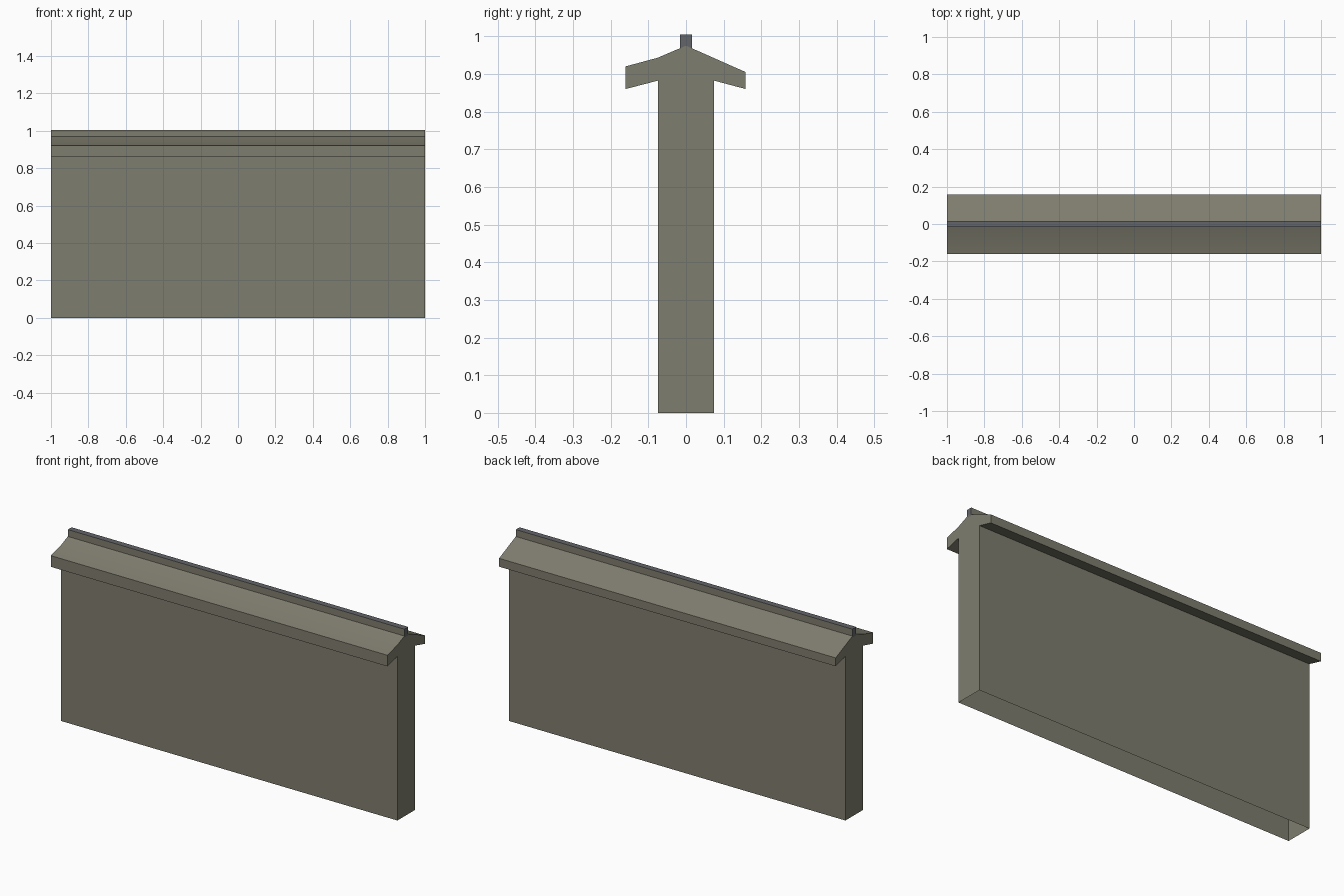
import bpy, bmesh

if "Cube" in bpy.data.objects:
    bpy.data.objects.remove(bpy.data.objects["Cube"])


def material(name, rgb):
    m = bpy.data.materials.new(name)
    m.diffuse_color = (*rgb, 1)
    m.use_nodes = True
    m.node_tree.nodes["Principled BSDF"].inputs["Base Color"].default_value = m.diffuse_color
    return m


stone = material("olive stone", (0.212, 0.205, 0.157))
slate = material("grey slate", (0.125, 0.128, 0.138))


def extrude_profile(name, profile, mats, half=1.0):
    """Extrude a (y, z) outline along x, leaving the hidden lowest face open."""
    bm = bmesh.new()
    face = bm.faces.new([bm.verts.new((-half, y, z)) for y, z in profile])
    ext = bmesh.ops.extrude_face_region(bm, geom=[face], use_keep_orig=True)
    moved = [v for v in ext["geom"] if isinstance(v, bmesh.types.BMVert)]
    bmesh.ops.translate(bm, verts=moved, vec=(2 * half, 0, 0))
    bmesh.ops.recalc_face_normals(bm, faces=bm.faces)
    low = min(z for _, z in profile)
    bottom = [f for f in bm.faces if all(abs(v.co.z - low) < 1e-5 for v in f.verts)]
    bmesh.ops.delete(bm, geom=bottom, context='FACES_ONLY')
    me = bpy.data.meshes.new(name)
    bm.to_mesh(me)
    bm.free()
    ob = bpy.data.objects.new(name, me)
    bpy.context.collection.objects.link(ob)
    for m in mats:
        me.materials.append(m)
    return ob


# wall with sloping coping on both sides, open underneath
wall = extrude_profile("wall_with_coping", [
    (-0.075, 0), (0.075, 0), (0.075, 0.882), (0.158, 0.86), (0.158, 0.905),
    (0, 0.975), (-0.075, 0.943), (-0.16, 0.92), (-0.16, 0.86), (-0.075, 0.882)],
    [stone])

# ridge strip: slate on top and ends, stone on the long sides
ridge = extrude_profile("ridge_strip", [
    (-0.016, 0.96), (0.016, 0.96), (0.016, 1.005), (-0.016, 1.005)], [stone, slate])
for p in ridge.data.polygons:
    p.material_index = 0 if abs(p.normal.y) > 0.5 else 1

# soften only the shallow bend in the front slope
bpy.ops.object.select_all(action='DESELECT')
wall.select_set(True)
bpy.context.view_layer.objects.active = wall
bpy.ops.object.shade_smooth_by_angle(angle=0.35)
